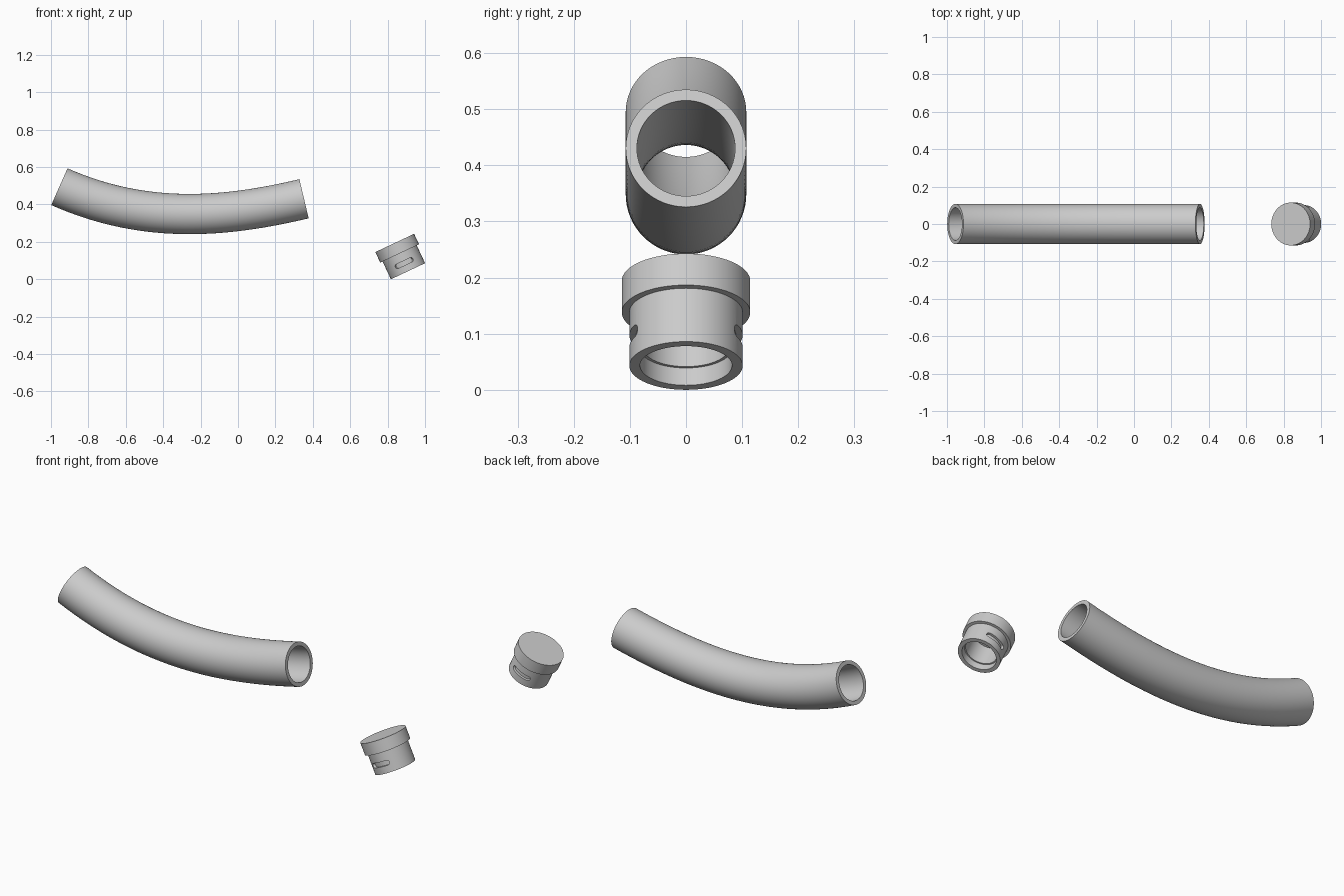
import bpy, bmesh, math
from mathutils import Vector

if "Cube" in bpy.data.objects:
    bpy.data.objects.remove(bpy.data.objects["Cube"])

grey = bpy.data.materials.new("light_grey")
grey.diffuse_color = (0.6, 0.6, 0.6, 1)
grey.use_nodes = True
grey.node_tree.nodes["Principled BSDF"].inputs["Base Color"].default_value = grey.diffuse_color
SEGS = 64


def finish(name, bm, smooth=True):
    bmesh.ops.recalc_face_normals(bm, faces=bm.faces)
    me = bpy.data.meshes.new(name)
    bm.to_mesh(me)
    bm.free()
    me.materials.append(grey)
    ob = bpy.data.objects.new(name, me)
    bpy.context.collection.objects.link(ob)
    if smooth:
        shade(ob)
    return ob


def shade(ob):
    bpy.ops.object.select_all(action='DESELECT')
    ob.select_set(True)
    bpy.context.view_layer.objects.active = ob
    bpy.ops.object.shade_smooth_by_angle(angle=math.radians(30))


def bridge(bm, a, b):
    n = len(a)
    for i in range(n):
        bm.faces.new((a[i], a[(i + 1) % n], b[(i + 1) % n], b[i]))


# Bent hollow tube: rings swept along a curve, outside and then back inside
P = [Vector(p) for p in ((-0.955, 0, 0.495), (-0.495, 0, 0.291),
                         (-0.067, 0, 0.331), (0.353, 0, 0.4305))]


def tube_ring(bm, t, r):
    s = 1 - t
    c = P[0] * s**3 + P[1] * 3 * s * s * t + P[2] * 3 * s * t * t + P[3] * t**3
    d = ((P[1] - P[0]) * s * s + (P[2] - P[1]) * 2 * s * t + (P[3] - P[2]) * t * t).normalized()
    up = Vector((-d.z, 0, d.x))
    side = Vector((0, 1, 0))
    return [bm.verts.new(c + r * (up * math.cos(a) + side * math.sin(a)))
            for a in (2 * math.pi * i / SEGS for i in range(SEGS))]


bm = bmesh.new()
STEPS = 32
rings = [tube_ring(bm, i / STEPS, 0.1075) for i in range(STEPS + 1)]
rings += [tube_ring(bm, i / STEPS, 0.0875) for i in range(STEPS, -1, -1)]
for i in range(len(rings)):
    bridge(bm, rings[i], rings[(i + 1) % len(rings)])
finish("bent_tube", bm)

# End cap: lathed profile (radius, height) from the top disc round to the bore floor
profile = [(0.1145, 0.167), (0.1145, 0.105), (0.101, 0.105), (0.101, 0.0),
           (0.082, 0.0), (0.082, 0.034), (0.076, 0.034), (0.076, 0.14)]
bm = bmesh.new()
rings = [[bm.verts.new((r * math.cos(2 * math.pi * i / SEGS),
                        r * math.sin(2 * math.pi * i / SEGS), z))
          for i in range(SEGS)] for r, z in profile]
for a, b in zip(rings, rings[1:]):
    bridge(bm, a, b)
bm.faces.new(rings[0])
bm.faces.new(rings[-1])
cap = finish("end_cap", bm, False)

# Curved round-ended slots on both sides of the cap's plug
HALF, HIGH, MID = 0.055, 0.012, 0.048
bm = bmesh.new()
for sgn in (-1, 1):
    loops = []
    core = HALF - HIGH
    arcs = [-core - HIGH * math.cos(k * math.pi / 12) * 0.995 for k in range(7)]
    arcs += [-core + 2 * core * k / 8 for k in range(1, 8)]
    arcs += [-x for x in reversed(arcs[:7])]
    for s in arcs:
        over = max(0, abs(s) - core)
        h = math.sqrt(HIGH**2 - over**2)
        a = sgn * math.pi / 2 + s / 0.101
        loops.append([bm.verts.new((r * math.cos(a), r * math.sin(a), MID + z))
                      for r, z in ((0.089, -h), (0.115, -h), (0.115, h), (0.089, h))])
    for a, b in zip(loops, loops[1:]):
        bridge(bm, a, b)
    bm.faces.new(loops[0])
    bm.faces.new(loops[-1])
cutter = finish("slot_cutter", bm, False)

mod = cap.modifiers.new("slots", 'BOOLEAN')
mod.object = cutter
mod.operation = 'DIFFERENCE'
mod.solver = 'EXACT'
bpy.context.view_layer.objects.active = cap
bpy.ops.object.modifier_apply(modifier=mod.name)
bpy.data.objects.remove(cutter)
shade(cap)

# Tilt the cap and set it beside the tube
cap.rotation_euler = (0, math.radians(-25.2), 0)
cap.location = (0.909, 0, 0.043)
